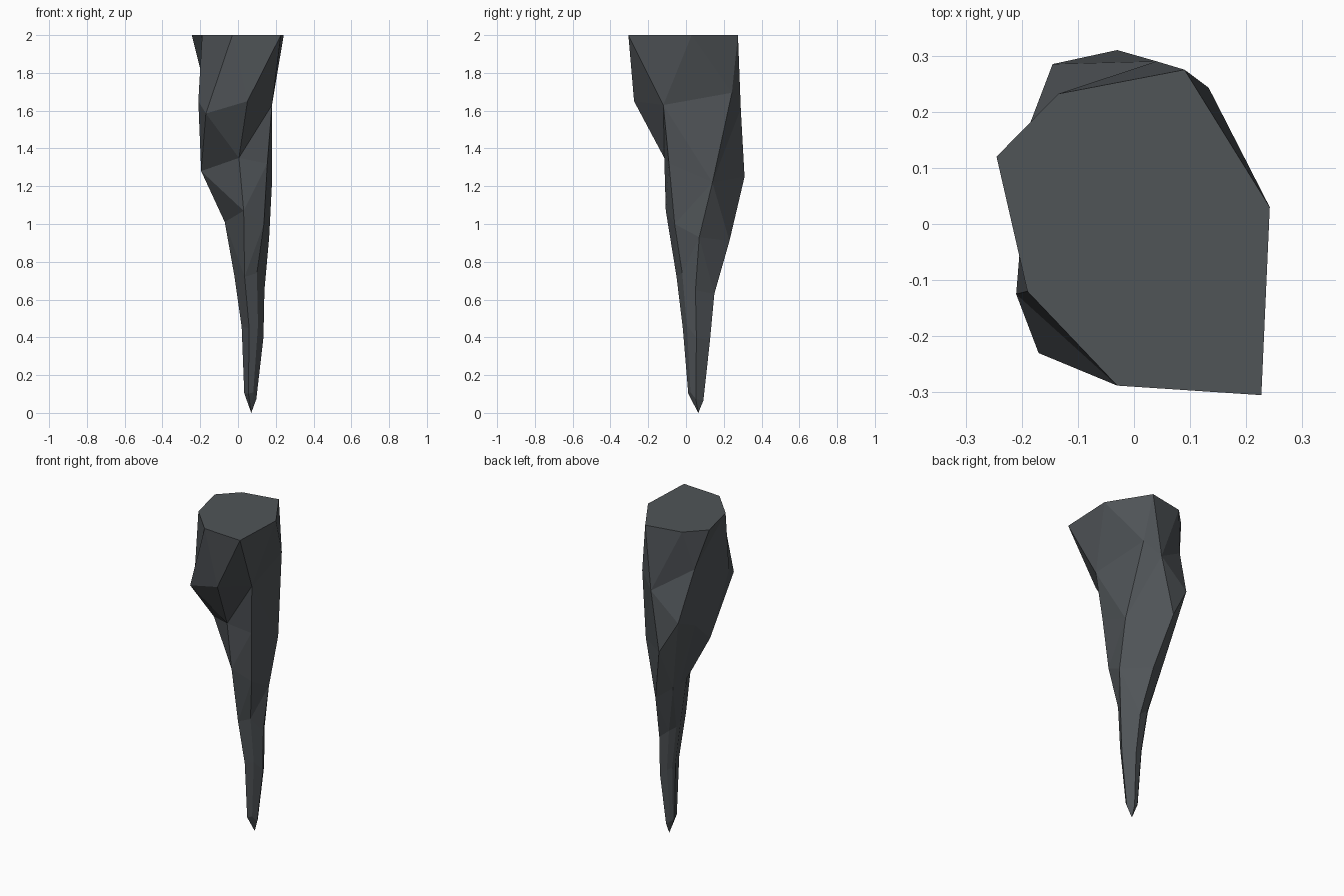
import bpy
import bmesh

if "Cube" in bpy.data.objects:
    bpy.data.objects.remove(bpy.data.objects["Cube"])

# Slate rock
rock = bpy.data.materials.new("dark slate")
rock.diffuse_color = (0.08, 0.089, 0.097, 1)
rock.use_nodes = True
rock.node_tree.nodes["Principled BSDF"].inputs["Base Color"].default_value = rock.diffuse_color

# Irregular seven-sided upper sections, clockwise from the right side
crown = [(x, y, 2.0) for x, y in [
    (.242, .03), (.227, -.305), (-.03, -.288), (-.19, -.12),
    (-.245, .12), (-.135, .232), (.09, .275)]]
shoulder = [(.18, -.12, 1.63), (.05, -.275, 1.65), (-.17, -.23, 1.585),
            (-.21, -.125, 1.65), (-.185, .18, 1.76), (.04, .29, 1.61),
            (.133, .243, 1.695)]
bulge = [(.155, -.09, 1.32), (.005, -.115, 1.35), (-.195, .04, 1.28),
         (-.175, .16, 1.40), (-.145, .285, 1.45), (-.03, .31, 1.25),
         (.18, .14, 1.22)]
neck = [(.137, -.06, 1.0), (.03, -.107, 1.07), (-.07, .097, 1.01),
        (-.065, .15, 1.0), (-.05, .2, .99), (.05, .23, .91),
        (.165, .07, .93)]

# One tilted section, scaled and moved for the tapering lower part
section = [(.04, -.07, .06), (-.025, -.1, .04), (-.08, .03, .05),
           (-.07, .06, .02), (-.04, .09, 0), (.02, .1, -.05), (.08, 0, -.03)]


def lower_ring(cx, cy, cz, s):
    return [(cx + x * s, cy + y * s, cz + z * s) for x, y, z in section]


rings = [crown, shoulder, bulge, neck,
         lower_ring(.06, .05, .68, 1),
         lower_ring(.077, .055, .42, .72),
         lower_ring(.065, .052, .085, .4)]

# Skin the rings and close them with a flat cap and a pointed tip
bm = bmesh.new()
loops = [[bm.verts.new(p) for p in ring] for ring in rings]
tip = bm.verts.new((.07, .065, 0))
for up, low in zip(loops, loops[1:]):
    for i in range(7):
        j = (i + 1) % 7
        bm.faces.new((up[i], up[j], low[j], low[i]))
for i in range(7):
    bm.faces.new((loops[-1][i], loops[-1][(i + 1) % 7], tip))
bm.faces.new(loops[0])
bmesh.ops.recalc_face_normals(bm, faces=bm.faces)
bmesh.ops.triangulate(bm, faces=[f for f in bm.faces if len(f.verts) == 4],
                      quad_method='SHORT_EDGE')

mesh = bpy.data.meshes.new("stalactite")
bm.to_mesh(mesh)
bm.free()
mesh.materials.append(rock)
bpy.context.collection.objects.link(bpy.data.objects.new("stalactite", mesh))
